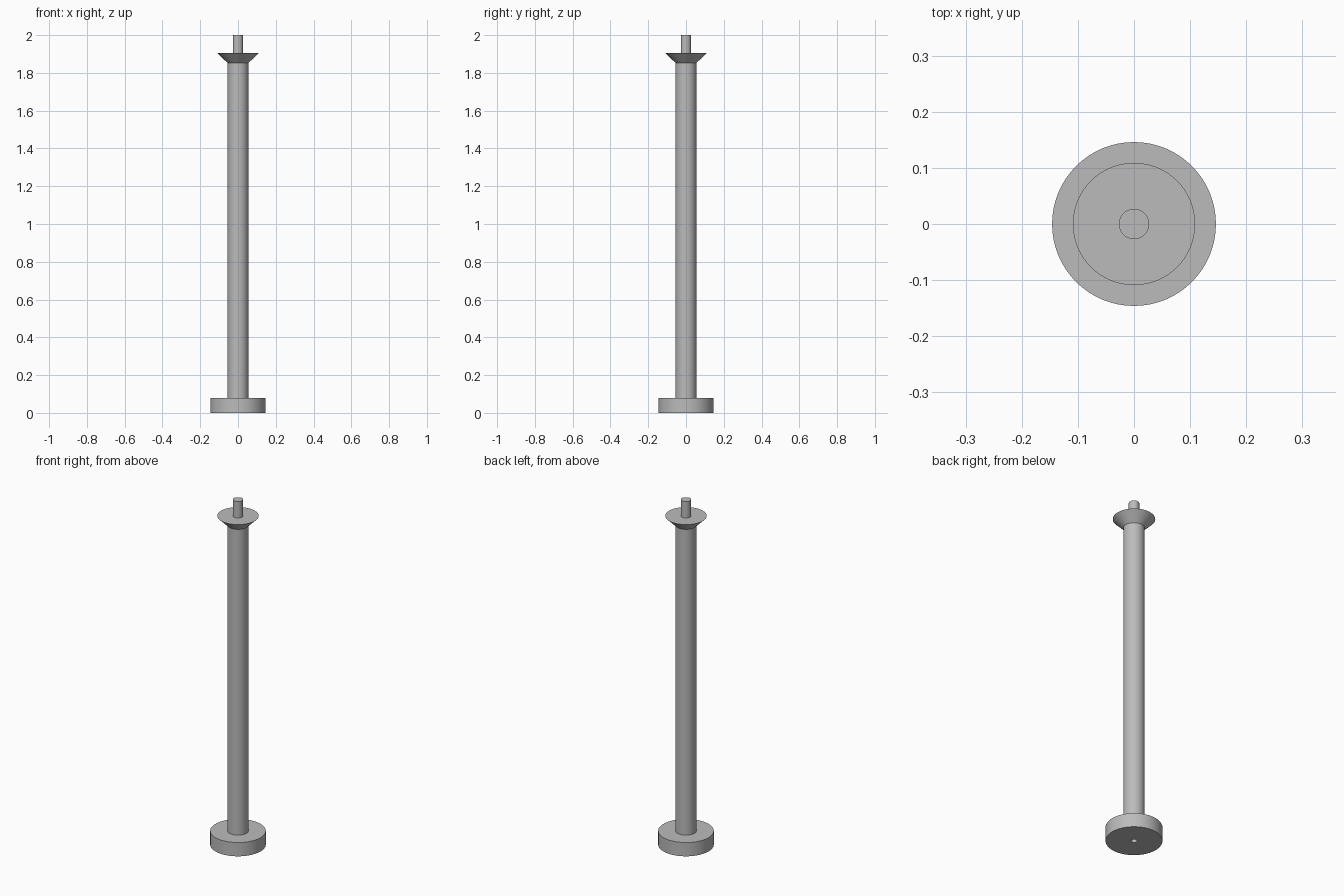
import bpy, bmesh, math
from mathutils import Matrix, Vector

cube = bpy.data.objects.get("Cube")
if cube:
    bpy.data.objects.remove(cube, do_unlink=True)

SEGMENTS = 64
grey = bpy.data.materials.new("plain grey")
grey.use_nodes = True
colour = (0.5, 0.5, 0.5, 1)
grey.diffuse_color = colour
grey.node_tree.nodes["Principled BSDF"].inputs["Base Color"].default_value = colour


def lathe(name, profile):
    """Spin a (radius, height) profile around the z axis."""
    bm = bmesh.new()
    verts = [bm.verts.new((r, 0, z)) for r, z in profile]
    edges = [bm.edges.new(pair) for pair in zip(verts, verts[1:])]
    bmesh.ops.spin(bm, geom=verts + edges, cent=(0, 0, 0), axis=(0, 0, 1),
                   angle=math.tau, steps=SEGMENTS, use_merge=True)
    bmesh.ops.remove_doubles(bm, verts=bm.verts, dist=0.0001)
    bmesh.ops.recalc_face_normals(bm, faces=bm.faces)
    # Open shells: make sure the outermost face points outward
    outer = max(bm.faces, key=lambda f: f.calc_center_median().xy.length)
    if outer.normal.xy.dot(outer.calc_center_median().xy) < 0:
        bmesh.ops.reverse_faces(bm, faces=bm.faces)
    mesh = bpy.data.meshes.new(name)
    bm.to_mesh(mesh)
    bm.free()
    mesh.materials.append(grey)
    obj = bpy.data.objects.new(name, mesh)
    bpy.context.collection.objects.link(obj)
    bpy.ops.object.select_all(action='DESELECT')
    obj.select_set(True)
    bpy.context.view_layer.objects.active = obj
    bpy.ops.object.shade_smooth_by_angle(angle=math.radians(30))
    return obj


BASE_R, SHAFT_R, RIM_R, PIN_R, HOLE_R = 0.146, 0.055, 0.109, 0.027, 0.015
BASE_TOP, COLLAR_Z, RIM_Z, TOP = 0.08, 1.852, 1.905, 2.0

# Round foot with a blind socket underneath
lathe("base", [(0, BASE_TOP), (HOLE_R, BASE_TOP), (HOLE_R, 0), (BASE_R, 0),
               (BASE_R, BASE_TOP), (SHAFT_R, BASE_TOP)])
# Long post
lathe("shaft", [(SHAFT_R, BASE_TOP), (SHAFT_R, COLLAR_Z)])
# Flared collar with a flat top
lathe("collar", [(SHAFT_R, COLLAR_Z), (RIM_R, RIM_Z), (PIN_R, RIM_Z)])
# Pin on top
lathe("pin", [(PIN_R, RIM_Z), (PIN_R, TOP), (0, TOP)])
